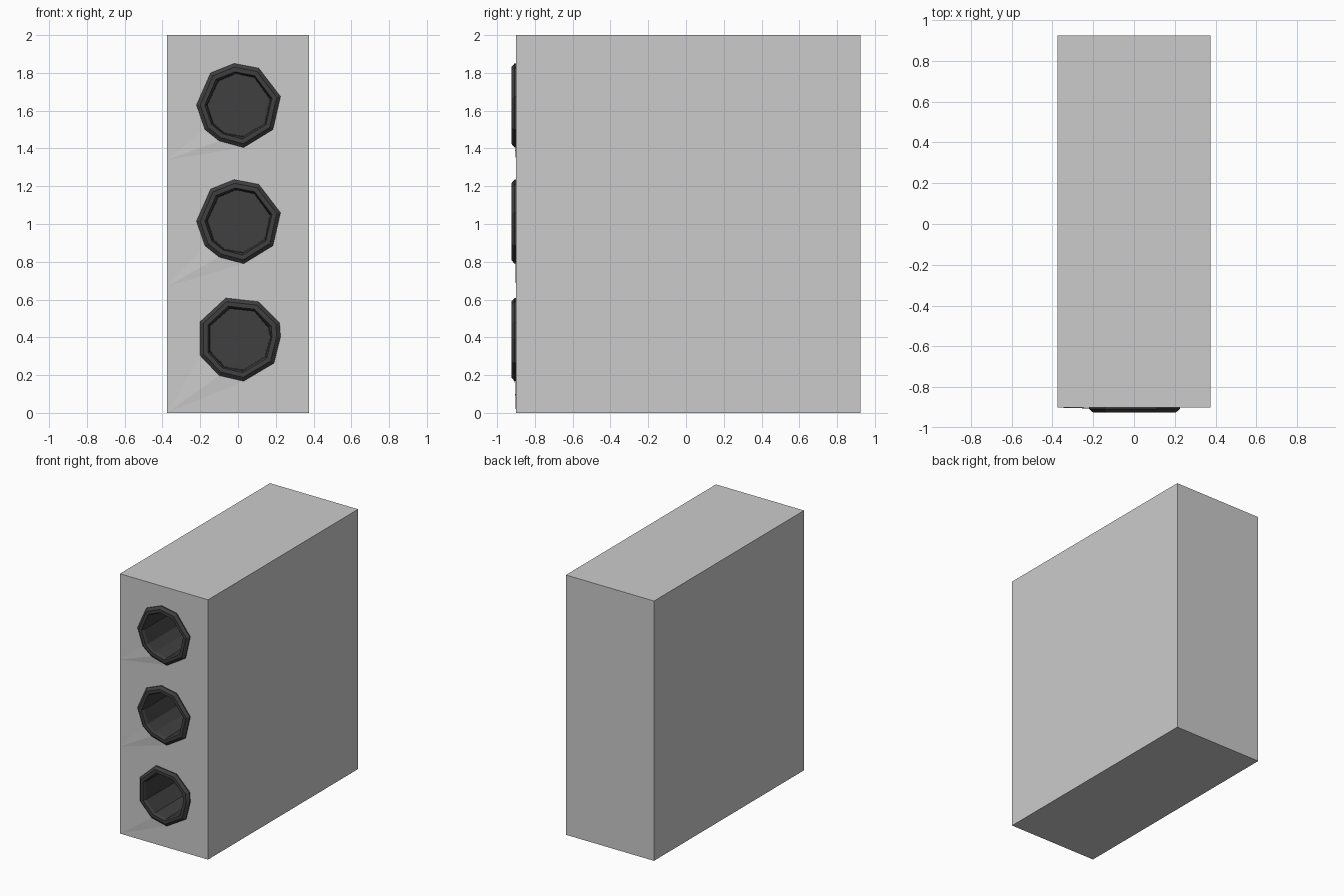
import bpy, bmesh

if "Cube" in bpy.data.objects:
    bpy.data.objects.remove(bpy.data.objects["Cube"])

FRONT, LIP, FLOOR = -0.9, -0.925, -0.4

dark = bpy.data.materials.new("dark_rubber")
dark.diffuse_color = (0.05, 0.05, 0.05, 1)
dark.use_nodes = True
dark.node_tree.nodes["Principled BSDF"].inputs["Base Color"].default_value = dark.diffuse_color


def add_object(name, bm, material=None):
    bmesh.ops.recalc_face_normals(bm, faces=bm.faces)
    mesh = bpy.data.meshes.new(name)
    bm.to_mesh(mesh)
    bm.free()
    obj = bpy.data.objects.new(name, mesh)
    bpy.context.collection.objects.link(obj)
    if material:
        mesh.materials.append(material)
    return obj


def loft(rings, cap_start=False):
    """Skin a list of equal-length vertex loops and cap the last one."""
    bm = bmesh.new()
    loops = [[bm.verts.new(p) for p in ring] for ring in rings]
    n = len(loops[0])
    for a, b in zip(loops, loops[1:]):
        for i in range(n):
            j = (i + 1) % n
            bm.faces.new((a[i], a[j], b[j], b[i]))
    bm.faces.new(loops[-1])
    if cap_start:
        bm.faces.new(loops[0])
    return bm


# Uneven nine-sided port outlines, relative to each port centre (x, z)
UPPER = [(-0.02, 0.22), (0.11, 0.195), (0.225, 0.045), (0.185, -0.13),
         (0.03, -0.225), (-0.10, -0.19), (-0.175, -0.13), (-0.22, 0.0),
         (-0.145, 0.17)]
LOWER = [(-0.065, 0.215), (0.11, 0.195), (0.22, 0.085), (0.225, 0.01),
         (0.19, -0.13), (0.03, -0.225), (-0.10, -0.195), (-0.20, -0.09),
         (-0.20, 0.09)]

# Cabinet body
bm = bmesh.new()
bmesh.ops.create_cube(bm, size=1)
for v in bm.verts:
    v.co = (v.co.x * 0.75, v.co.y * 1.825 + 0.0125, v.co.z * 2 + 1)
body = add_object("cabinet", bm)

# Name, centre height, outline, first ridge point, height of ridge tip
ports = [("top", 1.63, UPPER, 4, 1.34),
         ("middle", 1.015, UPPER, 4, 0.67),
         ("bottom", 0.393, LOWER, 5, 0.0)]
for name, cz, outline, first, tip_z in ports:
    def ring(scale, y):
        return [(x * scale, y, cz + z * scale) for x, z in outline]

    def round_ring(r, y):
        # pushes the outline onto a regular radius
        out = []
        for x, z in outline:
            d = (x * x + z * z) ** 0.5
            out.append((0.005 + x * r / d, y, cz + z * r / d))
        return out

    # Opening cut into the cabinet
    cutter = add_object("cutter", loft([ring(0.87, FRONT - 0.1),
                                        ring(0.87, FLOOR + 0.02)], True))
    mod = body.modifiers.new("opening", 'BOOLEAN')
    mod.operation = 'DIFFERENCE'
    mod.solver = 'EXACT'
    mod.object = cutter
    bpy.context.view_layer.objects.active = body
    bpy.ops.object.modifier_apply(modifier=mod.name)
    bpy.data.objects.remove(cutter)

    # Bevelled collar and recessed cup
    add_object(name + "_port", loft([
        ring(1, FRONT + 0.004), ring(1, FRONT - 0.008), ring(0.91, LIP),
        ring(0.80, LIP), round_ring(0.17, LIP + 0.02),
        round_ring(0.165, FLOOR)]), dark)

    # Shallow ridge running from the collar to the cabinet edge
    bm = bmesh.new()
    tip = bm.verts.new((-0.375, FRONT - 0.0005, tip_z))
    base = [bm.verts.new((outline[i][0], FRONT - y, cz + outline[i][1]))
            for i, y in zip(range(first, first + 3), (0.003, 0.008, 0.003))]
    for a, b in zip(base, base[1:]):
        bm.faces.new((tip, a, b))
    add_object(name + "_ridge", bm)
